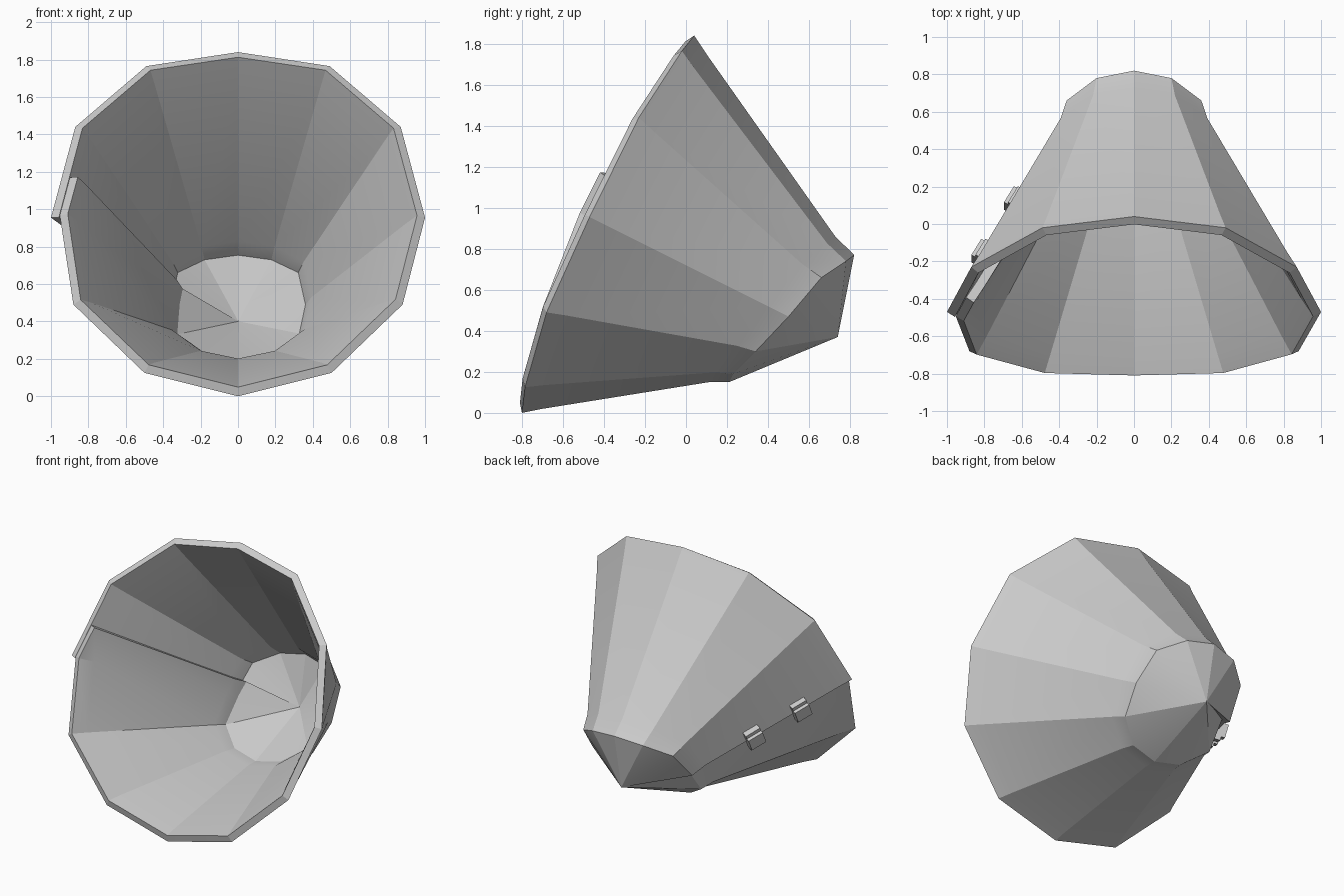
import bpy
import bmesh
from mathutils import Vector, Matrix

cube = bpy.data.objects.get("Cube")
if cube:
    bpy.data.objects.remove(cube, do_unlink=True)

# Single plain grey
grey = bpy.data.materials.new("plain_grey")
grey.use_nodes = True
colour = (0.6, 0.6, 0.6, 1)
grey.diffuse_color = colour
grey.node_tree.nodes["Principled BSDF"].inputs["Base Color"].default_value = colour


def make_object(name, bm):
    mesh = bpy.data.meshes.new(name)
    bm.to_mesh(mesh)
    bm.free()
    mesh.materials.append(grey)
    ob = bpy.data.objects.new(name, mesh)
    bpy.context.collection.objects.link(ob)
    bpy.ops.object.select_all(action='DESELECT')
    ob.select_set(True)
    bpy.context.view_layer.objects.active = ob
    return ob


# Half outlines from top to bottom: wide front rim and narrow back ring
rim = [(0, .04, 1.84), (.49, -.02, 1.765), (.87, -.23, 1.44), (1, -.47, .955),
       (.88, -.68, .49), (.5, -.785, .125), (0, -.8, 0)]
ring = [(0, .82, .77), (.2, .78, .74), (.36, .66, .66), (.4, .5, .47),
        (.36, .34, .3), (.2, .23, .19), (0, .21, .15)]
apex = Vector((0, .74, .37))
rim_mid = (Vector(rim[0]) + Vector(rim[-1])) / 2
ring_mid = (Vector(ring[0]) + Vector(ring[-1])) / 2


def column(i, side):
    """Rim, rim band, neck and ring points of one rib of the cone."""
    a, b = (Vector((p[0] * side, p[1], p[2])) for p in (rim[i], ring[i]))
    points = [a]
    for t, pull in ((.09, .006), (.9, .022)):
        p = a.lerp(b, t)
        inward = rim_mid.lerp(ring_mid, t) - p
        points.append(p + inward.normalized() * pull)
    return points + [b]


# Directions at the seam on the model's right side
seam = column(3, -1)
along = (seam[3] - seam[0]).normalized()
inward = (Vector((1, 0, 0)) - along * along.x).normalized()
across = along.cross(inward)

# One sheet wrapped round, with its first part tucked inside the last
above = column(2, -1)
tucked = [p + inward * .054 for p in seam]
flap_end = [p.lerp(q, .42) + inward * .054 for p, q in zip(seam, above)]
columns = [flap_end, tucked]
columns += [column(i, -1) for i in (4, 5)]
columns += [column(i, 1) for i in range(6, -1, -1)]
columns += [column(1, -1), above, seam]

bm = bmesh.new()
grid = [[bm.verts.new(p) for p in col] for col in columns]
tip = bm.verts.new(apex)
for c, d in zip(grid, grid[1:]):
    for r in range(3):
        bm.faces.new((c[r], c[r + 1], d[r + 1], d[r]))
    bm.faces.new((c[3], tip, d[3]))
cone = make_object("cone_sheet", bm)
solid = cone.modifiers.new("thickness", 'SOLIDIFY')
solid.thickness = .05
solid.offset = -1
bpy.ops.object.modifier_apply(modifier=solid.name)
bpy.ops.object.shade_smooth_by_angle(angle=.26)

# Two small tabs that fasten the outside of the seam
for name, t in (("front_tab", .32), ("back_tab", .61)):
    bm = bmesh.new()
    bmesh.ops.create_cube(bm, size=1)
    bmesh.ops.scale(bm, vec=(.11, .14, .07), verts=bm.verts)
    top = [e for e in bm.edges
           if all(v.co.z > 0 for v in e.verts)
           and abs(e.verts[0].co.y - e.verts[1].co.y) < .01]
    bmesh.ops.bevel(bm, geom=top, offset=.025, segments=2, affect='EDGES')
    frame = Matrix((along, across, -inward)).transposed().to_4x4()
    place = Matrix.Translation(seam[0].lerp(seam[3], t) - inward * .005)
    bmesh.ops.transform(bm, matrix=place @ frame, verts=bm.verts)
    bmesh.ops.recalc_face_normals(bm, faces=bm.faces)
    make_object(name, bm)
    bpy.ops.object.shade_smooth_by_angle(angle=.6)
